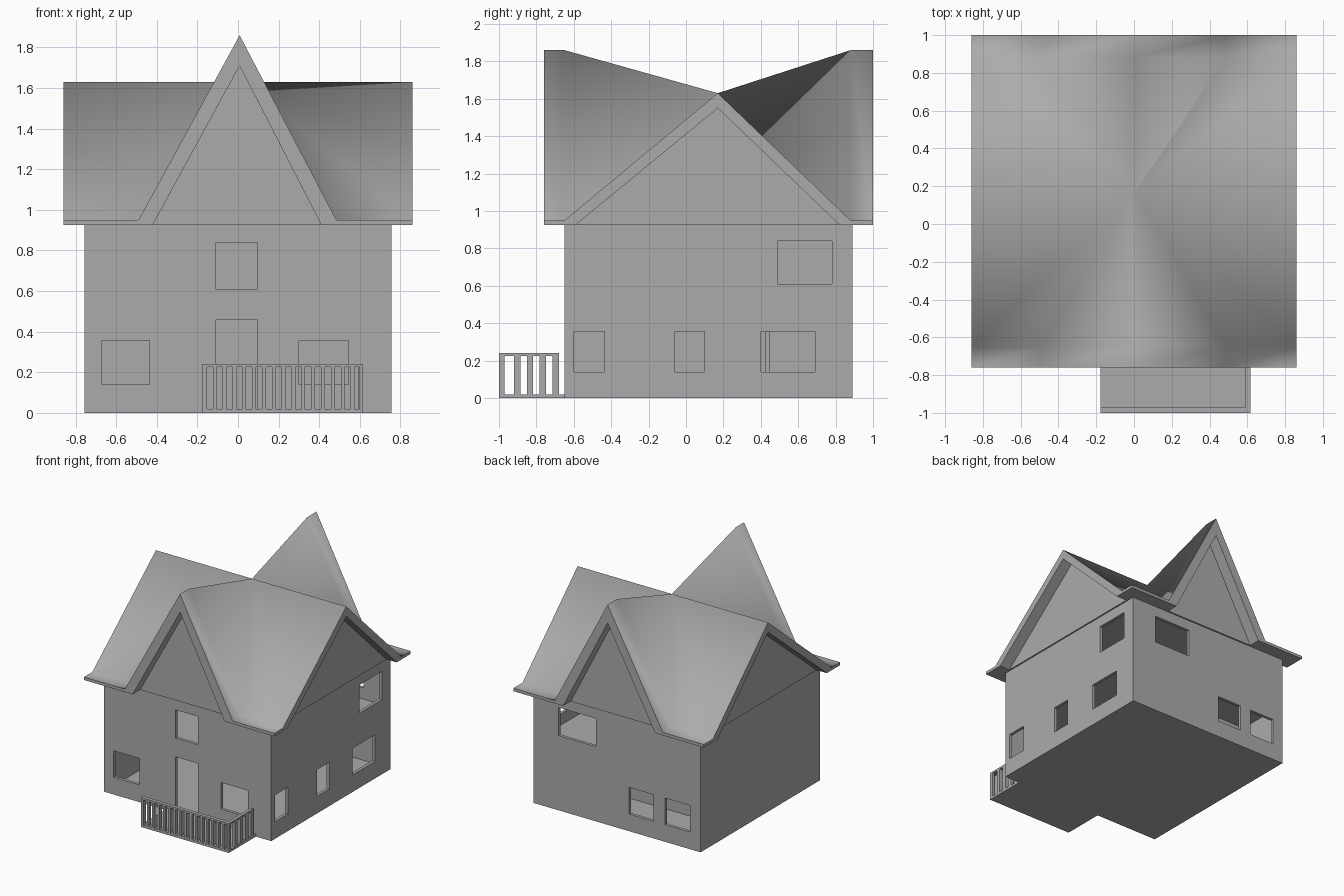
import bpy
import bmesh

if "Cube" in bpy.data.objects:
    bpy.data.objects.remove(bpy.data.objects["Cube"], do_unlink=True)

COLOUR = (0.41, 0.41, 0.41, 1)
grey = bpy.data.materials.new("mid_grey")
grey.use_nodes = True
grey.diffuse_color = COLOUR
grey.node_tree.nodes["Principled BSDF"].inputs["Base Color"].default_value = COLOUR


def finish(name, bm):
    """Turn a bmesh into a scene object with the shared material."""
    bmesh.ops.recalc_face_normals(bm, faces=bm.faces)
    mesh = bpy.data.meshes.new(name)
    bm.to_mesh(mesh)
    bm.free()
    mesh.materials.append(grey)
    obj = bpy.data.objects.new(name, mesh)
    bpy.context.collection.objects.link(obj)
    return obj


def boxes(name, spans):
    """One object from boxes given as (x range, y range, z range)."""
    bm = bmesh.new()
    for span in spans:
        for v in bmesh.ops.create_cube(bm, size=1)["verts"]:
            v.co = [r[0] if c < 0 else r[1] for c, r in zip(v.co, span)]
    return finish(name, bm)


def prism(name, outline, offset):
    """Extrude a flat outline along an offset vector."""
    bm = bmesh.new()
    near = [bm.verts.new(p) for p in outline]
    far = [bm.verts.new([a + b for a, b in zip(p, offset)]) for p in outline]
    bm.faces.new(near)
    bm.faces.new(far)
    for k in range(len(near)):
        bm.faces.new((near[k - 1], near[k], far[k], far[k - 1]))
    return finish(name, bm)


def cut(target, cutter):
    """Subtract the cutter from the target and discard the cutter."""
    mod = target.modifiers.new("cut", 'BOOLEAN')
    mod.operation = 'DIFFERENCE'
    mod.solver = 'EXACT'
    mod.object = cutter
    deps = bpy.context.evaluated_depsgraph_get()
    mesh = bpy.data.meshes.new_from_object(target.evaluated_get(deps))
    target.modifiers.clear()
    target.data = mesh
    bpy.data.objects.remove(cutter, do_unlink=True)


# House body: hollow, two storeys
X, FRONT, BACK, TOP, T = 0.755, -0.65, 0.89, 0.93, 0.025
body = boxes("house_walls", [((-X, X), (FRONT, BACK), (0, TOP))])
inside = ((-X + T, X - T), (FRONT + T, BACK - T))
cut(body, boxes("room_cutter", [(*inside, (0.02, 0.5)), (*inside, (0.52, TOP - 0.02))]))

# Door and window openings
low, high = (0.14, 0.357), (0.61, 0.84)
front_holes = [((-0.67, -0.435), low), ((0.3, 0.545), low),
               ((-0.11, 0.095), (0.02, 0.457)), ((-0.11, 0.095), high)]
back_holes = [((0.19, 0.53), high), ((-0.33, -0.11), low), ((-0.66, -0.435), low)]
side_holes = [((-0.6, -0.435), low), ((-0.06, 0.1), low), ((0.4, 0.69), low), ((0.49, 0.78), high)]
holes = [(x, (FRONT - T, FRONT + 2 * T), z) for x, z in front_holes]
holes += [(x, (BACK - 2 * T, BACK + T), z) for x, z in back_holes]
holes += [((X - 2 * T, X + T), y, z) for y, z in side_holes]
cut(body, boxes("opening_cutter", holes))

# Inner wall between the downstairs rooms
boxes("inner_wall", [((-X + T, 0.3), (0.425, 0.45), (0.02, 0.5))])


# Cross-gabled roof: a top and an underside layer joined by a rim
def roof_layer(bm, xs, ys, eave, peak, ridge):
    def height(i, j):
        if j == 2:
            return ridge
        return peak if i == 2 else eave
    grid = [[bm.verts.new((x, y, height(i, j))) for j, y in enumerate(ys)] for i, x in enumerate(xs)]
    centre = grid[2][2]
    faces = []
    for j in (0, 3):
        for i in range(4):
            faces.append(bm.faces.new((grid[i][j], grid[i + 1][j], grid[i + 1][j + 1], grid[i][j + 1])))
    for i, outer in ((1, 0), (3, 4)):
        for j in (1, 3):
            valley = grid[i][j]
            faces.append(bm.faces.new((centre, grid[outer][2], grid[outer][j], valley)))
            faces.append(bm.faces.new((centre, valley, grid[2][j])))
        bm.verts.remove(grid[i][2])
    rim = [grid[i][0] for i in range(4)] + [grid[4][j] for j in range(4)]
    rim += [grid[i][4] for i in range(4, 0, -1)] + [grid[0][j] for j in range(4, 0, -1)]
    creases = [(centre, grid[2][1]), (centre, grid[3][3])]
    return faces, rim, creases


bm = bmesh.new()
upper, rim_a, creases = roof_layer(bm, (-0.86, -0.49, 0.008, 0.485, 0.86),
                                   (-0.76, -0.65, 0.17, 0.88, 1.0), 0.95, 1.86, 1.63)
lower, rim_b, _ = roof_layer(bm, (-0.86, -0.42, 0.008, 0.41, 0.86),
                             (-0.76, -0.59, 0.17, 0.82, 1.0), 0.926, 1.71, 1.55)
for f in upper:
    f.smooth = True
for k in range(len(rim_a)):
    bm.faces.new((rim_a[k - 1], rim_a[k], rim_b[k], rim_b[k - 1]))
    creases.append((rim_a[k - 1], rim_a[k]))
for pair in creases:
    bm.edges.get(pair).smooth = False
roof = finish("roof", bm)
shading = roof.modifiers.new("area_weighted_normals", 'WEIGHTED_NORMAL')
shading.mode = 'FACE_AREA'
shading.keep_sharp = True

# Gable infill walls, standing slightly proud of the walls below
LIP = 0.012
for name, y, depth in (("front_gable", FRONT - LIP, T), ("back_gable", BACK + LIP, -T)):
    prism(name, [(-0.42, y, 0.926), (0.41, y, 0.926), (0.008, y, 1.71)], (0, depth, 0))
for name, x, depth in (("right_gable", -X - LIP, T), ("left_gable", X + LIP, -T)):
    prism(name, [(x, -0.59, 0.926), (x, 0.82, 0.926), (x, 0.17, 1.55)], (depth, 0, 0))

# Porch floor and railing
x0, x1, y0, y1 = -0.177, 0.617, -1.0, -0.68
front_y, side_x = (y0, y0 + 0.03), (x1 - 0.027, x1)
boxes("porch_floor", [((x0, x1), (y0, FRONT), (0, 0.02))])
boxes("porch_rails", [((x0, x1), front_y, (0.225, 0.24)), (side_x, (front_y[1], y1), (0.225, 0.24))])
bars = [((x0, x0 + 0.024), front_y), ((x1 - 0.018, x1), front_y)]
bars += [((-0.124 + 0.0485 * k, -0.1055 + 0.0485 * k), front_y) for k in range(15)]
bars += [(side_x, (-0.92 + 0.069 * k, -0.886 + 0.069 * k)) for k in range(4)]
boxes("porch_balusters", [(*b, (0.02, 0.225)) for b in bars])
